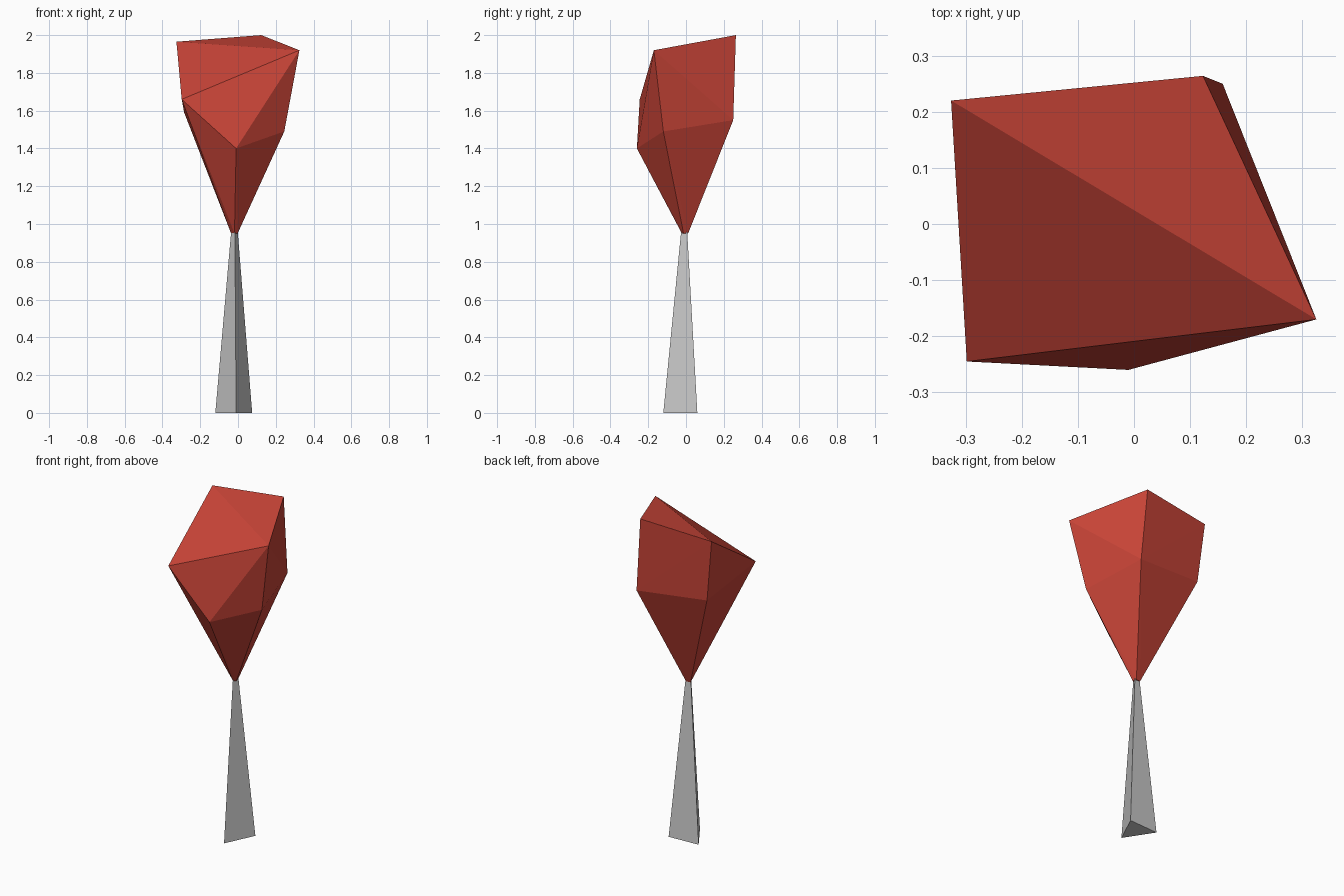
import bpy
import bmesh
from mathutils import Vector

if "Cube" in bpy.data.objects:
    bpy.data.objects.remove(bpy.data.objects["Cube"])


def hull_part(name, points, color=None):
    """Flat-faced closed solid wrapped around a few corner points."""
    bm = bmesh.new()
    for p in points:
        bm.verts.new(p)
    res = bmesh.ops.convex_hull(bm, input=bm.verts[:])
    loose = [v for v in bm.verts if not v.link_faces]
    bmesh.ops.delete(bm, geom=loose, context='VERTS')
    bmesh.ops.recalc_face_normals(bm, faces=bm.faces[:])
    mesh = bpy.data.meshes.new(name)
    bm.to_mesh(mesh)
    bm.free()
    obj = bpy.data.objects.new(name, mesh)
    bpy.context.collection.objects.link(obj)
    if color:
        mat = bpy.data.materials.new(name + "_colour")
        mat.diffuse_color = color
        mat.use_nodes = True
        mat.node_tree.nodes["Principled BSDF"].inputs["Base Color"].default_value = mat.diffuse_color
        mesh.materials.append(mat)
    return obj


# Trunk: three-sided, tapering to the crown
base = [(-0.01, -0.12), (0.075, 0.06), (-0.12, 0.05)]
top_centre = Vector((-0.018, -0.005))
base_centre = Vector((-0.018, -0.003))
trunk = [(x, y, 0) for x, y in base]
for p in base:
    q = top_centre + (Vector(p) - base_centre) * 0.17
    trunk.append((q.x, q.y, 0.97))
hull_part("trunk", trunk)

# Crown: faceted foliage, lower ring, upper ring and a front-leaning top
lower = [(-0.01, -0.26, 1.40), (0.245, -0.12, 1.49),
         (0.158, 0.25, 1.55), (-0.285, 0.205, 1.59)]
upper = [(-0.298, -0.245, 1.66), (0.325, -0.17, 1.92),
         (0.123, 0.264, 2.0), (-0.326, 0.22, 1.965), (0.003, -0.085, 1.85)]
tip = [(top_centre.x + x * 0.065, top_centre.y + y * 0.065, 0.95)
       for x, y, z in lower]
hull_part("crown", lower + upper + tip, (0.6, 0.06, 0.04, 1))
